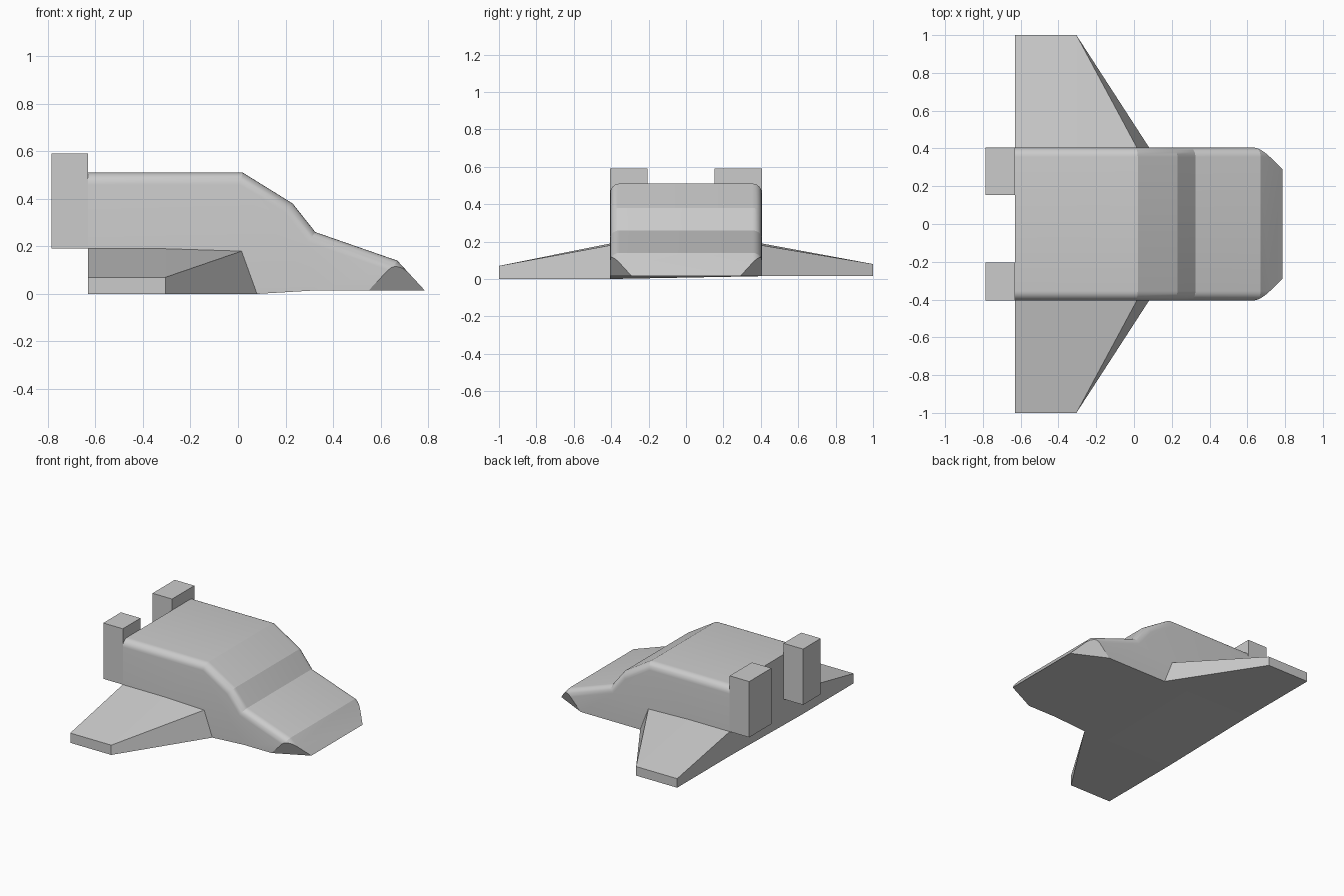
import bpy, bmesh, math
from mathutils import Vector

if "Cube" in bpy.data.objects:
    bpy.data.objects.remove(bpy.data.objects["Cube"])

HALF = 0.405   # half width of the fuselage
LOW = 0.015    # height of the belly


def add_object(name, bm, smooth_angle=None):
    bmesh.ops.recalc_face_normals(bm, faces=bm.faces)
    mesh = bpy.data.meshes.new(name)
    bm.to_mesh(mesh)
    bm.free()
    obj = bpy.data.objects.new(name, mesh)
    bpy.context.collection.objects.link(obj)
    if smooth_angle:
        bpy.ops.object.select_all(action='DESELECT')
        obj.select_set(True)
        bpy.context.view_layer.objects.active = obj
        bpy.ops.object.shade_smooth_by_angle(angle=math.radians(smooth_angle))
    return obj


# Fuselage: side profile extruded across the width
roof = [(-0.63, 0.51), (0.02, 0.51), (0.23, 0.38), (0.325, 0.26),
        (0.67, 0.14), (0.785, LOW)]
belly = [(0.33, LOW), (0.08, LOW), (-0.63, LOW)]
bm = bmesh.new()
face = bm.faces.new([bm.verts.new((x, -HALF, z)) for x, z in roof + belly])
ext = bmesh.ops.extrude_face_region(bm, geom=[face])
bmesh.ops.translate(bm, vec=(0, 2 * HALF, 0),
                    verts=[v for v in ext['geom'] if isinstance(v, bmesh.types.BMVert)])
bmesh.ops.recalc_face_normals(bm, faces=bm.faces)

# Rounded long edges on both sides of the roof
def is_roof_edge(e):
    a, b = (v.co for v in e.verts)
    same_side = abs(a.y - b.y) < 1e-5
    return same_side and abs(a.x - b.x) > 1e-4 and max(a.z, b.z) > LOW + 0.01

bmesh.ops.bevel(bm, geom=[e for e in bm.edges if is_roof_edge(e)], offset=0.05,
                offset_type='OFFSET', segments=6, profile=0.5, affect='EDGES')

# Undercut corners of the nose
for s in (1, -1):
    a = Vector((0.55, s * HALF, LOW))
    b = Vector((0.785, s * 0.29, LOW))
    c = Vector((0.65, s * HALF, 0.12))
    normal = (b - a).cross(c - a).normalized()
    if normal.y * s < 0:
        normal.negate()
    cut = bmesh.ops.bisect_plane(bm, geom=bm.verts[:] + bm.edges[:] + bm.faces[:],
                                 plane_co=a, plane_no=normal, clear_outer=True)
    edges = [e for e in bm.edges if e.is_boundary]
    bmesh.ops.holes_fill(bm, edges=edges, sides=0)

# The belly drops slightly on the near side, towards the lower wing
for v in bm.verts:
    if v.co.z < LOW + 0.001 and v.co.y < 0 and v.co.x < 0.1:
        v.co.z = 0
add_object("fuselage", bm, 17)


# Wings: thick at the root, thin at the tip
def wing(name, side, bottom, tip_top):
    root = [(-0.63, bottom), (0.08, bottom), (0.015, 0.18), (-0.305, 0.19), (-0.63, 0.19)]
    tip = [(-0.63, bottom), (-0.305, bottom), (-0.305, tip_top), (-0.63, tip_top)]
    bm = bmesh.new()
    r = [bm.verts.new((x, side * HALF, z)) for x, z in root]
    t = [bm.verts.new((x, side, z)) for x, z in tip]
    for f in (r, t, (r[0], r[1], t[1], t[0]), (r[1], r[2], t[2], t[1]),
              (r[2], r[3], t[2]), (r[3], r[4], t[3], t[2]), (r[4], r[0], t[0], t[3])):
        bm.faces.new(f)
    add_object(name, bm)


wing("near_wing", -1, 0.0, 0.07)
wing("far_wing", 1, LOW, 0.08)


# Upright blocks on the rear wall
def block(name, y0, y1):
    bm = bmesh.new()
    bmesh.ops.create_cube(bm, size=1)
    bmesh.ops.scale(bm, vec=(0.155, y1 - y0, 0.40), verts=bm.verts)
    bmesh.ops.translate(bm, vec=(-0.7075, (y0 + y1) / 2, 0.39), verts=bm.verts)
    add_object(name, bm)


block("near_rear_block", -HALF, -0.205)
block("far_rear_block", 0.153, HALF)
